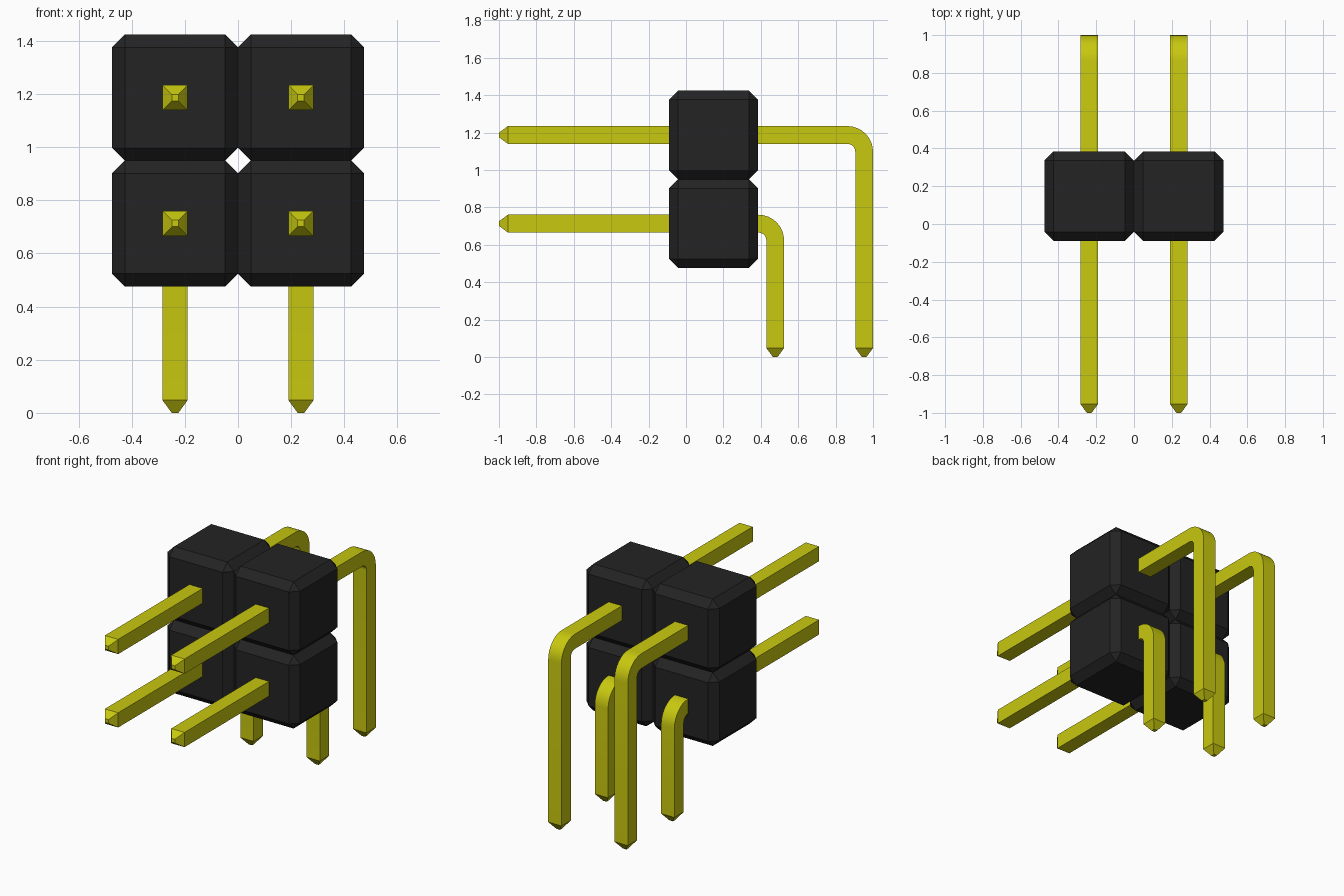
import bpy, bmesh, math
from mathutils import Vector

if "Cube" in bpy.data.objects:
    bpy.data.objects.remove(bpy.data.objects["Cube"], do_unlink=True)

PITCH = 0.474
PIN = 0.095        # pin thickness
CHAMFER = 0.048
BEND = 0.09        # bend radius on the pin's centre line
BODY_Y = 0.147


def material(name, colour):
    m = bpy.data.materials.new(name)
    m.use_nodes = True
    m.diffuse_color = colour
    bsdf = next(n for n in m.node_tree.nodes if n.type == 'BSDF_PRINCIPLED')
    bsdf.inputs["Base Color"].default_value = colour
    return m


black = material("black plastic", (0.017, 0.017, 0.017, 1))
gold = material("yellow metal", (0.58, 0.58, 0.005, 1))


def finish(bm, name, mat):
    bmesh.ops.recalc_face_normals(bm, faces=bm.faces)
    mesh = bpy.data.meshes.new(name)
    bm.to_mesh(mesh)
    bm.free()
    mesh.materials.append(mat)
    obj = bpy.data.objects.new(name, mesh)
    bpy.context.collection.objects.link(obj)
    return obj


# Chamfered housing block
def housing(name, x, z):
    bm = bmesh.new()
    bmesh.ops.create_cube(bm, size=PITCH)
    bmesh.ops.bevel(bm, geom=bm.edges[:], offset=CHAMFER, segments=1, affect='EDGES')
    bmesh.ops.translate(bm, verts=bm.verts, vec=(x, BODY_Y, z))
    return finish(bm, name, black)


# Square pin swept along a right-angle path, tapered at both ends
def pin(name, x, z, back):
    rings = [(-1, z, 0, 0.26), (-1 + CHAMFER, z, 0, 1)]     # y, z, turn, scale
    steps = 8
    for i in range(steps + 1):
        a = math.pi / 2 * i / steps
        rings.append((back - BEND + BEND * math.sin(a), z - BEND + BEND * math.cos(a), a, 1))
    rings += [(back, CHAMFER, math.pi / 2, 1), (back, 0, math.pi / 2, 0.26)]

    bm = bmesh.new()
    loops = []
    for y, h, a, s in rings:
        out = Vector((0, math.sin(a), math.cos(a)))
        side = Vector((1, 0, 0))
        r = PIN / 2 * s
        loops.append([bm.verts.new(Vector((x, y, h)) + side * r * u + out * r * v)
                      for u, v in ((-1, -1), (1, -1), (1, 1), (-1, 1))])
    for p, q in zip(loops, loops[1:]):
        for k in range(4):
            n = (k + 1) % 4
            bm.faces.new((p[k], p[n], q[n], q[k]))
    bm.faces.new(loops[0])
    bm.faces.new(loops[-1])
    obj = finish(bm, name, gold)
    bpy.ops.object.select_all(action='DESELECT')
    obj.select_set(True)
    bpy.context.view_layer.objects.active = obj
    bpy.ops.object.shade_smooth_by_angle(angle=math.radians(30))
    return obj


# Two columns by two rows
for side, x in (("right", -PITCH / 2), ("left", PITCH / 2)):
    for row, z, back in (("lower", 0.713, 0.477), ("upper", 1.187, 0.9525)):
        housing(f"{row}_{side}_housing", x, z)
        pin(f"{row}_{side}_pin", x, z, back)
